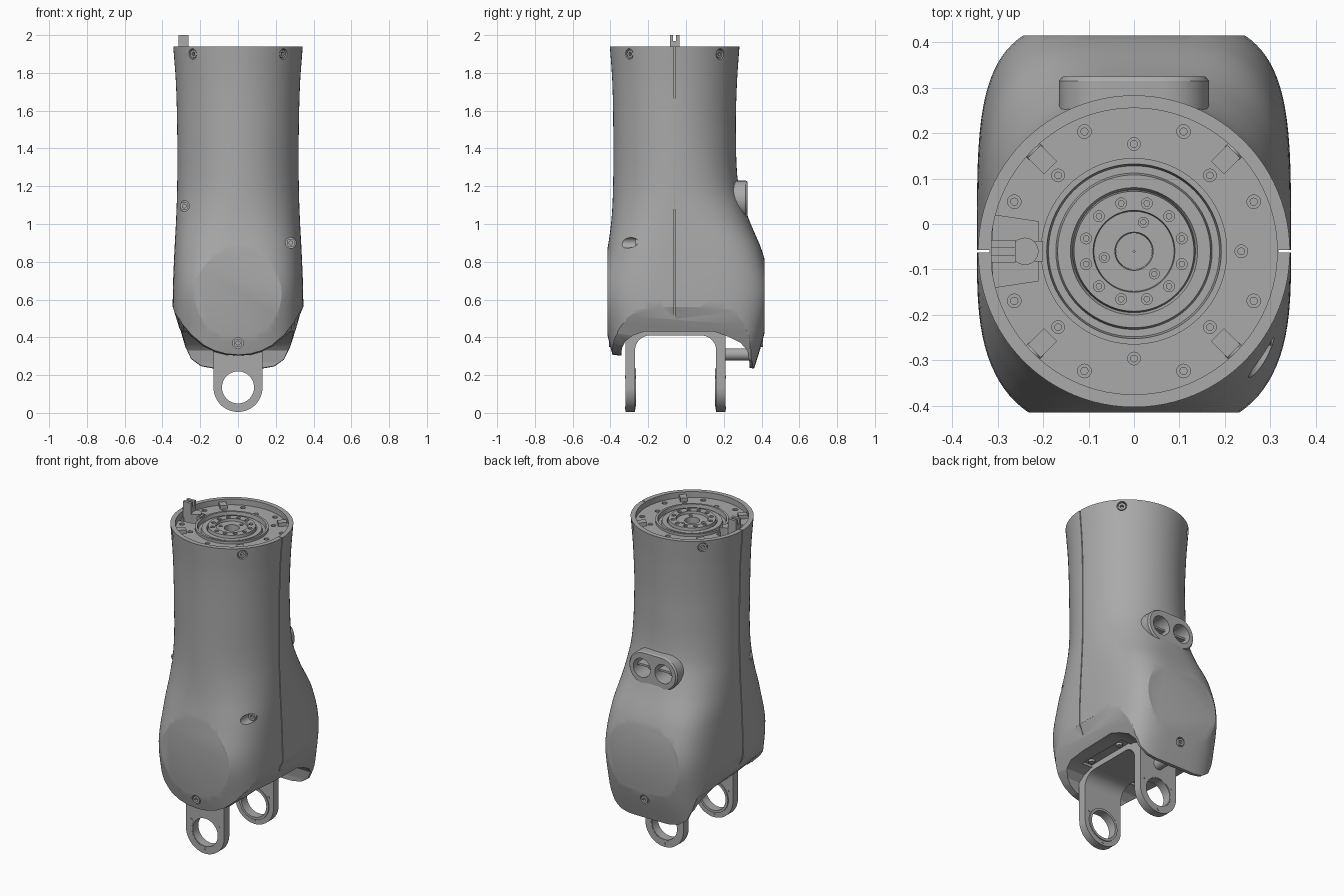
import bpy, bmesh, math
from mathutils import Vector, Matrix

if "Cube" in bpy.data.objects:
    bpy.data.objects.remove(bpy.data.objects["Cube"], do_unlink=True)

grey = bpy.data.materials.new("plain grey")
grey.use_nodes = True
grey.diffuse_color = (0.4, 0.4, 0.4, 1)
grey.node_tree.nodes["Principled BSDF"].inputs["Base Color"].default_value = (0.4, 0.4, 0.4, 1)

CY = -0.06      # y of the tube axis
TOP = 1.94      # height of the tube rim


def add(name, bm):
    bmesh.ops.recalc_face_normals(bm, faces=bm.faces)
    mesh = bpy.data.meshes.new(name)
    bm.to_mesh(mesh)
    bm.free()
    obj = bpy.data.objects.new(name, mesh)
    obj.data.materials.append(grey)
    bpy.context.collection.objects.link(obj)
    return obj


def loft(name, rings):
    """Closed solid through rings of equal point count."""
    bm = bmesh.new()
    rows = [[bm.verts.new(p) for p in ring] for ring in rings]
    n = len(rows[0])
    for lo, hi in zip(rows, rows[1:]):
        for i in range(n):
            bm.faces.new((lo[i], lo[(i + 1) % n], hi[(i + 1) % n], hi[i]))
    bm.faces.new(rows[0])
    bm.faces.new(rows[-1])
    return add(name, bm)


def cyl(name, at, axis, r, depth, seg=24):
    """Cylinder centred on a point, along an axis."""
    bm = bmesh.new()
    rot = Vector(axis).to_track_quat('Z', 'Y').to_matrix().to_4x4()
    bmesh.ops.create_cone(bm, cap_ends=True, segments=seg, radius1=r, radius2=r,
                          depth=depth, matrix=Matrix.Translation(at) @ rot)
    return add(name, bm)


def box(name, at, size, turn=0):
    bm = bmesh.new()
    bmesh.ops.create_cube(bm, size=1, matrix=Matrix.Translation(at)
                          @ Matrix.Rotation(turn, 4, 'Z') @ Matrix.Diagonal((*size, 1)))
    return add(name, bm)


def cut(obj, cutter, op='DIFFERENCE'):
    mod = obj.modifiers.new("cut", 'BOOLEAN')
    mod.operation, mod.object, mod.solver = op, cutter, 'EXACT'
    bpy.context.view_layer.update()
    done = bpy.data.meshes.new_from_object(obj.evaluated_get(bpy.context.evaluated_depsgraph_get()))
    obj.modifiers.clear()
    obj.data = done
    bpy.data.objects.remove(cutter, do_unlink=True)


def mirror_x(half):
    return half + [(-x, z) for x, z in reversed(half) if x > 0]


# Shell: height, half width, front depth, back depth, front and back squareness
keys = [(0.2, .345, .30, .41, 3, 4), (0.42, .345, .358, .475, 3, 4),
        (0.64, .345, .40, .51, 3, 4), (0.85, .337, .359, .465, 2.8, 3.6),
        (1.02, .328, .335, .395, 2.3, 2.7), (1.2, .322, .326, .338, 2, 2.2),
        (1.5, .322, .325, .324, 2, 2), (1.75, .329, .33, .33, 2, 2), (TOP, .343, .343, .343, 2, 2)]


def slope(i, k):
    a, b = keys[max(i - 1, 0)], keys[min(i + 1, len(keys) - 1)]
    return (b[k] - a[k]) / (b[0] - a[0])


def section(i, t):
    a, b = keys[i], keys[i + 1]
    h = b[0] - a[0]
    vals = [a[0] + h * t]
    for k in range(1, 6):
        vals.append((2*t**3 - 3*t*t + 1) * a[k] + (t**3 - 2*t*t + t) * h * slope(i, k)
                    + (3*t*t - 2*t**3) * b[k] + (t**3 - t*t) * h * slope(i + 1, k))
    z, wide, front, back, nf, nb = vals
    ring = []
    for j in range(96):
        c, s = math.cos(math.tau * j / 96), math.sin(math.tau * j / 96)
        depth, n = (back, nb) if s > 0 else (front, nf)
        ring.append((wide * math.copysign(abs(c) ** (2 / n), c),
                     CY + depth * math.copysign(abs(s) ** (2 / n), s), z))
    return ring


steps = [(i, q / 5) for i in range(len(keys) - 1) for q in range(5)] + [(len(keys) - 2, 1)]
shell = loft("shell", [section(i, t) for i, t in steps])

# Outline trim: flattens front and back and rounds the lower lobes
front_low = [(0, .31), (.06, .315), (.12, .332), (.18, .363), (.25, .425), (.3, .49), (.345, .56)]
back_low = [(0, .23), (.14, .23), (.2, .24), (.25, .275), (.275, .33), (.305, .43), (.345, .56)]
outline = [mirror_x(low + [(.4, .6), (.4, 2.1)]) for low in (front_low, back_low)]
cut(shell, loft("trim", [[(x, y, z) for x, z in o] for o, y in zip(outline, (-.415, .415))]), 'INTERSECT')

# Arch between the front and back lobes
arch = [(-.345, .1), (-.34, .34), (-.32, .38), (-.28, .41), (-.22, .43), (.15, .43),
        (.22, .405), (.29, .37), (.325, .33), (.335, .27), (.338, .1)]
cut(shell, loft("arch", [[(x, y, z) for y, z in arch] for x in (-.5, .5)]))
cut(shell, box("underside_recess", (0, -.04, .43), (.4, .34, .03)))
cut(shell, cyl("socket", (0, CY, TOP), (0, 0, 1), .315, .2, 96))
for side in (-1, 1):
    cut(shell, box("seam", (side * .4, CY, 1.2), (.165, .006, 1.7)))

# Screws sunk in the shell: place on surface and outward direction
d = math.sqrt(.5)
screws = [((sx * .337 * d, CY + sy * .337 * d, 1.9), (sx, sy, 0)) for sx in (-1, 1) for sy in (-1, 1)]
screws += [((-.285, -.215, 1.095), (0, -1, 0)), ((.28, -.27, .9), (0, -1, 0)),
           ((0, -.41, .37), (0, -1, 0)), ((0, .41, .37), (0, 1, 0))]
for at, out in screws:
    at, out = Vector(at), Vector(out).normalized()
    cut(shell, cyl("screw_hole", at + out * .06, out, .028, .16, 32))
    screw = cyl("shell_screw", at - out * .018, out, .022, .03)
    cut(screw, cyl("hex", at, out, .011, .04, 6))

# Port with two openings on the back
port_out = [(x + side * .065, z) for side, a0 in ((1, -90), (-1, 90)) for a in range(0, 181, 15)
            for x, z in [(.1 * math.cos(math.radians(a + a0)), 1.13 + .1 * math.sin(math.radians(a + a0)))]]
port = loft("back_port", [[(x * k, y, 1.13 + (z - 1.13) * k) for x, z in port_out]
                          for y, k in ((.19, 1), (.315, 1), (.325, .95))])
for side in (-1, 1):
    for part in (port, shell):
        cut(part, cyl("opening", (side * .073, .32, 1.13), (0, 1, 0), .058, .2, 40))
    box("port_divider", (side * .073, .255, 1.13), (.11, .07, .012))

# Drive plate in the top of the tube
profile = [(.315, 1.83), (.315, 1.905), (.205, 1.905), (.205, 1.92), (.192, 1.92), (.188, 1.895),
           (.172, 1.895), (.168, 1.91), (.14, 1.91), (.135, 1.9), (.132, 1.925), (.09, 1.925),
           (.088, 1.91), (.042, 1.91), (.04, 1.86), (.002, 1.86), (.002, 1.83)]
plate = loft("drive_plate", [[(r * math.cos(math.tau * j / 96), CY + r * math.sin(math.tau * j / 96), z)
                              for j in range(96)] for r, z in profile])


def polar(r, deg, z):
    return (r * math.cos(math.radians(deg)), CY + r * math.sin(math.radians(deg)), z)


cut(plate, loft("wedge_slot", [[(-.31, CY + .08, z), (-.21, CY + .065, z), (-.21, CY - .065, z),
                                (-.31, CY - .08, z)] for z in (1.87, 1.95)]))
holes = [(.285, 22.5 + 45 * k, .015, 1.905) for k in range(8)]
holes += [(.236, 45 * k, .014, 1.905) for k in range(8) if k != 4]
holes += [(.109, 15 + 30 * k, .012, 1.925) for k in range(12)]
holes += [(.067, 72 + 120 * k, .011, 1.91) for k in range(3)]
for r, deg, size, z in holes:
    cut(plate, cyl("hole", polar(r, deg, z), (0, 0, 1), size, .03, 16))
    cyl("plate_screw", polar(r, deg, z - .012), (0, 0, 1), size * .6, .012, 12)

# Rim clips and locating peg
for deg in range(45, 360, 90):
    box("rim_clip", polar(.285, deg, 1.91), (.05, .04, .035), math.radians(deg))
box("peg_arm", (-.255, CY, 1.9), (.11, .045, .06))
cyl("peg_boss", (-.24, CY, 1.91), (0, 0, 1), .03, .06)
post = box("peg_post", (-.288, CY, 1.95), (.054, .05, .1))
cut(post, box("peg_notch", (-.288, CY, 1.985), (.1, .016, .03)))

# Fork: two ring-ended legs, fillets and bridge
ring_end = [(.13 * math.sin(math.radians(a)), .135 - .13 * math.cos(math.radians(a))) for a in range(0, 91, 6)]
leg_out = mirror_x(ring_end + [(.13, .43)])
for name, y0, y1, inward in (("front_leg", -.32, -.27, 1), ("back_leg", .16, .21, -1)):
    leg = loft(name, [[(x, y, z * 1.0 - .005 + .005) for x, z in leg_out] for y in (y0, y1)])
    mid = (0, (y0 + y1) / 2, .135)
    cut(leg, cyl("bore", mid, (0, 1, 0), .09, .2, 48))
    lip = cyl("bore_lip", (0, mid[1] + inward * .004, .135), (0, 1, 0), .1, .055, 48)
    cut(lip, cyl("bore", mid, (0, 1, 0), .085, .2, 48))
    for deg in (30, 150, 270):
        a = math.radians(deg)
        cyl("leg_pin", (.11 * math.cos(a), mid[1], .135 + .11 * math.sin(a)), (0, 1, 0), .008, .056, 12)
    inner = y1 if inward > 0 else y0
    arc = [(inner + inward * .08 * (1 - math.cos(math.radians(a))), .33 + .08 * math.sin(math.radians(a)))
           for a in range(0, 91, 10)]
    web = [(inner - inward * .02, .33)] + arc + [(arc[-1][0], .44), (inner - inward * .02, .44)]
    loft("leg_fillet", [[(x, y, z) for y, z in web] for x in (-.13, .13)])
box("fork_bridge", (0, -.055, .43), (.26, .44, .04))
cyl("back_stud", (0, .27, .31), (0, 1, 0), .032, .15)
for sx in (-1, 1):
    for y in (-.17, .07):
        cyl("underside_screw", (sx * .165, y, .44), (0, 0, 1), .018, .02, 16)

# Smooth shading with crisp edges
bpy.ops.object.select_all(action='DESELECT')
for obj in bpy.context.collection.objects:
    if obj.type == 'MESH' and grey.name in obj.data.materials:
        obj.select_set(True)
        bpy.context.view_layer.objects.active = obj
bpy.ops.object.shade_smooth_by_angle(angle=math.radians(25))
